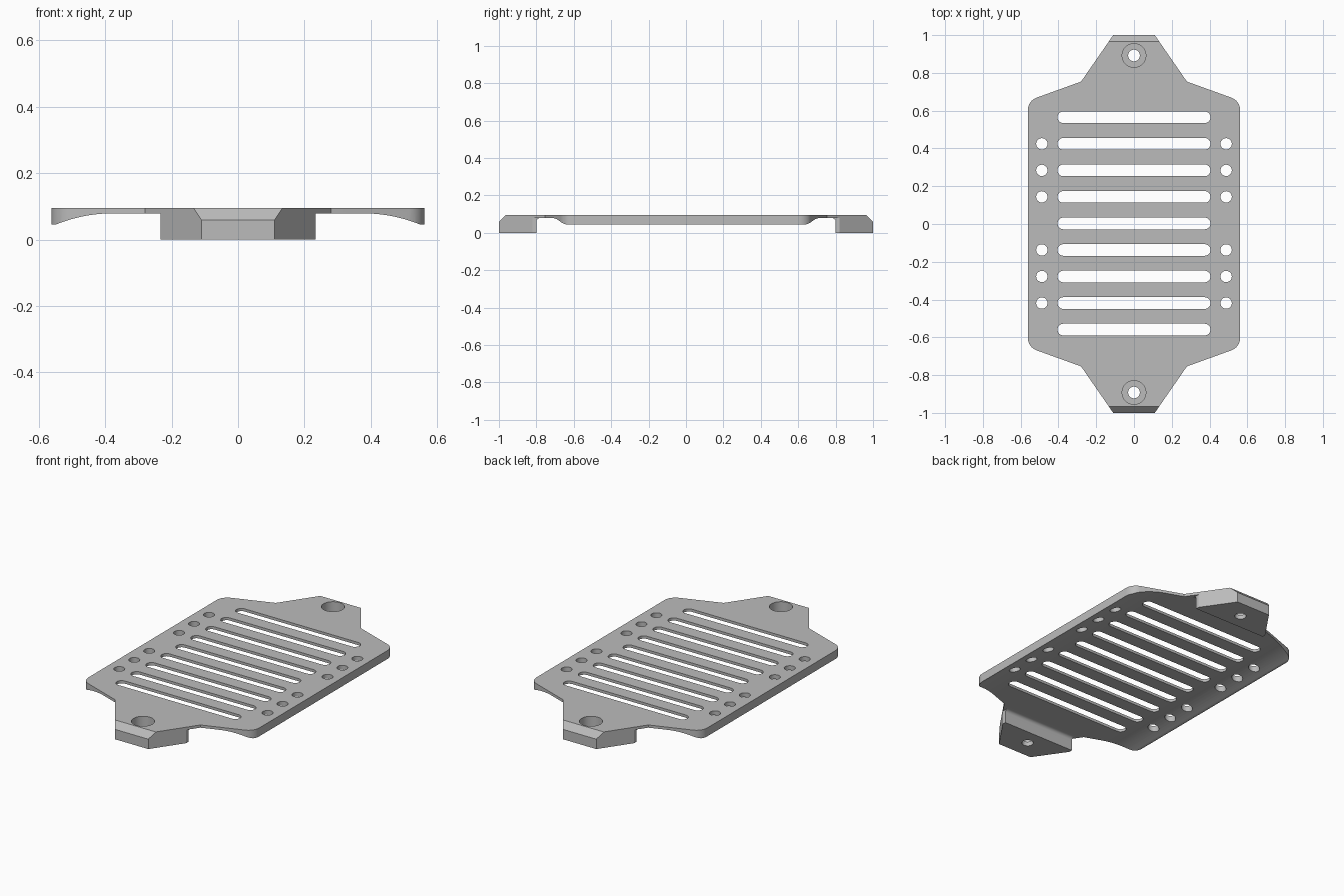
import bpy
import bmesh
from math import cos, sin, pi, radians, sqrt

cube = bpy.data.objects.get("Cube")
if cube:
    bpy.data.objects.remove(cube, do_unlink=True)

TOP = 0.095
FOOT_Y = 0.80      # inner wall of the mounting feet
PITCH = 0.1405     # spacing of slots and side holes

grey = bpy.data.materials.new("plain grey")
grey.use_nodes = True
colour = (0.5, 0.5, 0.5, 1)
grey.diffuse_color = colour
grey.node_tree.nodes["Principled BSDF"].inputs["Base Color"].default_value = colour


def arc(cx, cy, r, start, end, n):
    angles = [radians(start + (end - start) * i / n) for i in range(n + 1)]
    return [(cx + r * cos(a), cy + r * sin(a)) for a in angles]


def loft(name, rings):
    """Closed solid through rings that have equal point counts."""
    bm = bmesh.new()
    loops = [[bm.verts.new(p) for p in ring] for ring in rings]
    n = len(loops[0])
    for a, b in zip(loops, loops[1:]):
        for i in range(n):
            j = (i + 1) % n
            bm.faces.new((a[i], a[j], b[j], b[i]))
    bm.faces.new(loops[0])
    bm.faces.new(loops[-1])
    bmesh.ops.recalc_face_normals(bm, faces=bm.faces)
    mesh = bpy.data.meshes.new(name)
    bm.to_mesh(mesh)
    bm.free()
    mesh.materials.append(grey)
    obj = bpy.data.objects.new(name, mesh)
    bpy.context.collection.objects.link(obj)
    return obj


def prism(name, outline, z0, z1):
    return loft(name, [[(x, y, z) for x, y in outline] for z in (z0, z1)])


def cut(cutter):
    bpy.context.view_layer.objects.active = plate
    mod = plate.modifiers.new("cut", "BOOLEAN")
    mod.operation = "DIFFERENCE"
    mod.solver = "EXACT"
    mod.object = cutter
    bpy.ops.object.modifier_apply(modifier=mod.name)
    bpy.data.objects.remove(cutter, do_unlink=True)


# Full-height blank: one quarter of the outline, mirrored
quarter = arc(0.492, 0.603, 0.07, 0, 70, 8) + [(0.28, 0.754), (0.11, 1.0)]
half = quarter + [(-x, y) for x, y in reversed(quarter)]
outline = half + [(-x, -y) for x, y in half]
plate = prism("mounting_plate", outline, 0, TOP)


# Underside hollow: flat in the middle, drooping to the long edges,
# with a fillet where it meets each foot
def underside(x):
    t = min(max((abs(x) - 0.38) / 0.17, 0), 1)
    return 0.079 - 0.034 * t * t


side = [0.38 + 0.17 * i / 10 for i in range(11)] + [0.65]
across = [-x for x in reversed(side)] + side
FILLET = 0.02
steps = [(FOOT_Y - FILLET + FILLET * sin(a), FILLET * (1 - cos(a)))
         for a in (pi / 2 * i / 6 for i in range(7))]
stations = [(-y, d) for y, d in reversed(steps)] + steps
rings = [[(x, y, underside(x) - d) for x in across]
         + [(0.65, y, -0.1), (-0.65, y, -0.1)] for y, d in stations]
cut(loft("underside_cutter", rings))

for s in (-1, 1):
    # Trimmed inner corners of the feet
    for m in (-1, 1):
        corner = [(m * x, s * y) for x, y in
                  ((0.234, 0.76), (0.4, 0.76), (0.4, 0.9), (0.234, 0.9))]
        cut(prism("corner_cutter", corner, -0.1, 0.079))
    # Chamfer on the outer end
    wedge = [(0.965, TOP), (1.035, 0.023), (1.1, 0.023), (1.1, 0.15), (0.965, 0.15)]
    cut(loft("chamfer_cutter", [[(x, s * y, z) for y, z in wedge] for x in (-0.3, 0.3)]))
    # Counterbored screw hole
    bore = [(0.031, -0.1), (0.031, 0.025), (0.063, 0.025), (0.063, 0.2)]
    cut(loft("screw_hole_cutter",
             [[(x, y, z) for x, y in arc(0, s * 0.892, r, 0, 348.75, 31)] for r, z in bore]))

# Ventilation slots and the side holes beside them
for k in range(-4, 5):
    y = 0.003 + k * PITCH
    slot = arc(0.374, y, 0.031, -90, 90, 12) + arc(-0.374, y, 0.031, 90, 270, 12)
    cut(prism("slot_cutter", slot, -0.1, 0.2))
    if 1 <= abs(k) <= 3:
        for s in (-1, 1):
            cut(prism("side_hole_cutter", arc(s * 0.488, y, 0.03, 0, 345, 23), -0.1, 0.2))

# Smooth shading on the curved walls, crisp elsewhere
bpy.ops.object.select_all(action="DESELECT")
plate.select_set(True)
bpy.context.view_layer.objects.active = plate
bpy.ops.object.shade_smooth_by_angle(angle=radians(30))
